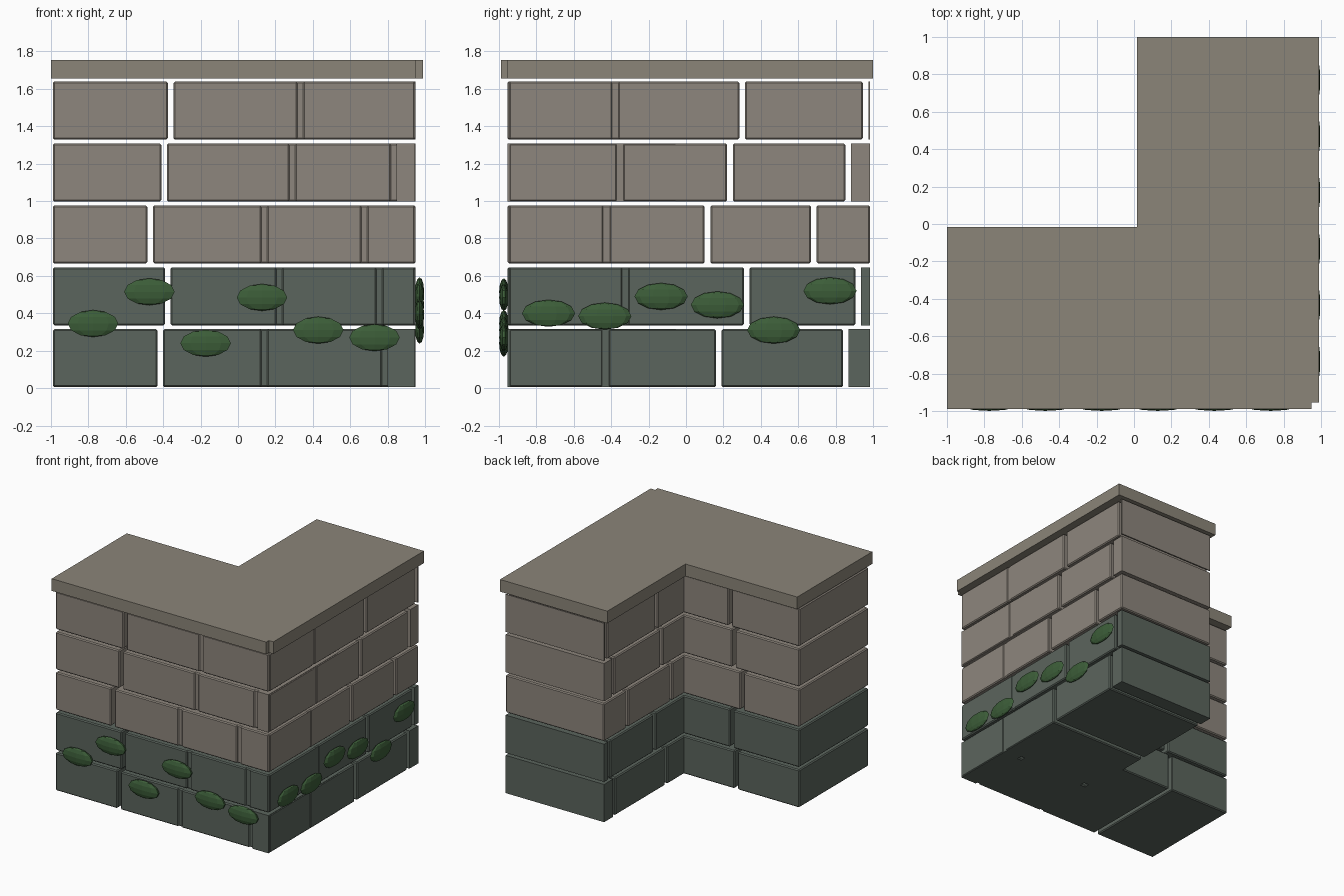
import bpy
import bmesh

cube = bpy.data.objects.get("Cube")
if cube:
    bpy.data.objects.remove(cube, do_unlink=True)


def material(name, rgb):
    m = bpy.data.materials.new(name)
    m.use_nodes = True
    m.diffuse_color = (*rgb, 1)
    bsdf = m.node_tree.nodes["Principled BSDF"]
    bsdf.inputs["Base Color"].default_value = (*rgb, 1)
    bsdf.inputs["Roughness"].default_value = 0.9
    return m


STONE = material("warm grey stone", (0.27, 0.24, 0.205))
DAMP = material("damp green stone", (0.105, 0.13, 0.11))
CAP = material("cap stone", (0.26, 0.235, 0.19))
MOSS = material("moss green", (0.045, 0.11, 0.04))


def finish(bm, name, mat):
    bmesh.ops.recalc_face_normals(bm, faces=bm.faces)
    mesh = bpy.data.meshes.new(name)
    bm.to_mesh(mesh)
    bm.free()
    mesh.materials.append(mat)
    ob = bpy.data.objects.new(name, mesh)
    bpy.context.collection.objects.link(ob)
    return ob


def brick(name, lo, hi, mat, bevel):
    bm = bmesh.new()
    bmesh.ops.create_cube(bm, size=1)
    for v in bm.verts:
        v.co = [(a + b) / 2 + c * (b - a) for a, b, c in zip(lo, hi, v.co)]
    if bevel:
        bmesh.ops.bevel(bm, geom=bm.edges[:], offset=0.008, segments=1,
                        affect='EDGES', profile=0.5)
    return finish(bm, name, mat)


# Joint centres along each wall, one list per course from the ground up
FRONT_JOINTS = [(-0.415, 0.14, 0.785), (-0.375, 0.22, 0.755),
                (-0.47, 0.14, 0.675), (-0.395, 0.29, 0.833),
                (-0.36, 0.333)]
SIDE_JOINTS = [(-0.43, 0.175, 0.855), (-0.325, 0.325, 0.92),
               (-0.425, 0.115, 0.683), (-0.353, 0.235, 0.867),
               (-0.378, 0.3, 0.96)]
PITCH, HEIGHT, GAP = 0.331, 0.31, 0.03


def wall(name, joints, start, end, across, axis):
    for row, cuts in enumerate(joints):
        z = 0.005 + row * PITCH
        mat = DAMP if row < 2 else STONE
        starts = [start] + [c + GAP / 2 for c in cuts]
        ends = [c - GAP / 2 for c in cuts] + [end]
        for i, (a, b) in enumerate(zip(starts, ends)):
            lo, hi = (a, across[0], z), (b, across[1], z + HEIGHT)
            if axis == 'y':
                lo, hi = (lo[1], lo[0], lo[2]), (hi[1], hi[0], hi[2])
            brick(f"{name}_course_{row + 1}_brick_{i + 1}", lo, hi, mat,
                  b - a > 0.16)


wall("front_wall", FRONT_JOINTS, -0.99, 0.945, (-0.955, -0.055), 'x')
wall("side_wall", SIDE_JOINTS, -0.945, 0.985, (0.055, 0.95), 'y')

# L-shaped cap slab with a small notch at the outer corner
outline = [(-1, -0.99), (0.95, -0.99), (0.95, -0.955), (0.99, -0.955),
           (0.99, 1), (0.015, 1), (0.015, -0.015), (-1, -0.015)]
bm = bmesh.new()
slab = bm.faces.new([bm.verts.new((x, y, 1.655)) for x, y in outline])
top = bmesh.ops.extrude_face_region(bm, geom=[slab], use_keep_orig=True)
for v in top["geom"]:
    if isinstance(v, bmesh.types.BMVert):
        v.co.z = 1.755
finish(bm, "cap_slab", CAP)


# Moss clumps pressed onto the outer faces
def moss(name, centre, size):
    bm = bmesh.new()
    bmesh.ops.create_uvsphere(bm, u_segments=10, v_segments=6, radius=1)
    for v in bm.verts:
        v.co = [c + s * p for c, s, p in zip(centre, size, v.co)]
    finish(bm, name, MOSS)


FRONT_MOSS = [0.345, 0.515, 0.24, 0.485, 0.31, 0.27]
SIDE_MOSS = [0.4, 0.385, 0.49, 0.445, 0.31, 0.52]
for i, (fz, sz) in enumerate(zip(FRONT_MOSS, SIDE_MOSS)):
    along = -0.775 + 0.301 * i
    moss(f"front_moss_{i + 1}", (along, -0.974, fz), (0.142, 0.025, 0.072))
    moss(f"side_moss_{i + 1}", (0.971, along + 0.04, sz), (0.025, 0.142, 0.072))
